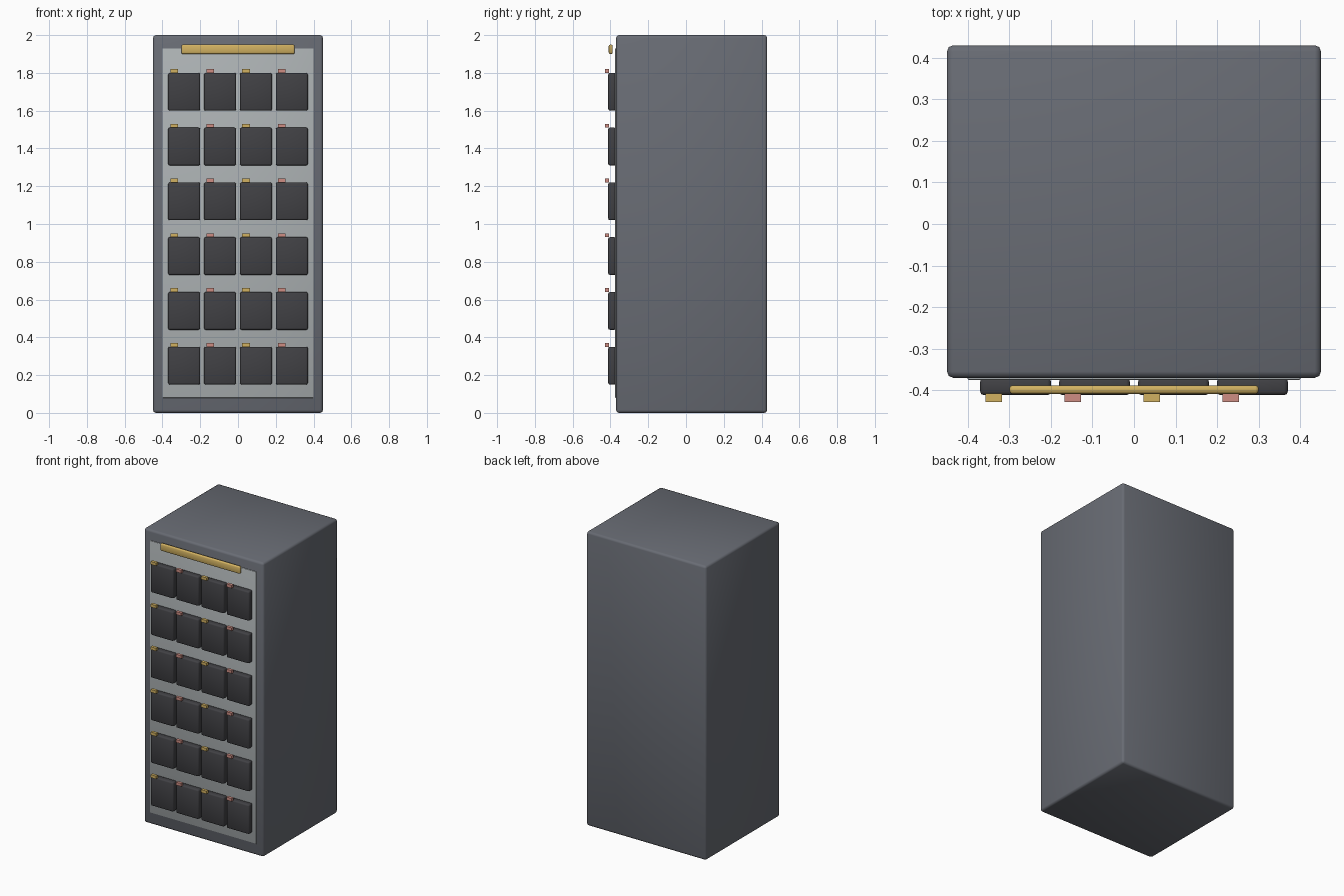
import bpy
import bmesh
from mathutils import Vector

default = bpy.data.objects.get("Cube")
if default:
    bpy.data.objects.remove(default, do_unlink=True)


def material(name, rgb):
    mat = bpy.data.materials.new(name)
    mat.use_nodes = True
    colour = (*rgb, 1)
    mat.diffuse_color = colour
    mat.node_tree.nodes["Principled BSDF"].inputs["Base Color"].default_value = colour
    return mat


slate = material("slate grey", (0.14, 0.15, 0.175))
silver = material("silver grey", (0.42, 0.45, 0.46))
charcoal = material("charcoal", (0.052, 0.052, 0.058))
gold = material("gold", (0.64, 0.44, 0.12))
pink = material("dusty pink", (0.62, 0.27, 0.23))


def box(name, low, high, mat, bevel=0.0, segments=2):
    """Box between two corners, with optional soft edges."""
    low, high = Vector(low), Vector(high)
    mesh = bpy.data.meshes.new(name)
    bm = bmesh.new()
    bmesh.ops.create_cube(bm, size=1)
    bmesh.ops.scale(bm, vec=high - low, verts=bm.verts)
    if bevel:
        bmesh.ops.bevel(bm, geom=bm.edges[:], offset=bevel, segments=segments,
                        profile=0.5, affect='EDGES')
        for face in bm.faces:
            face.smooth = True
    bm.to_mesh(mesh)
    bm.free()
    mesh.materials.append(mat)
    obj = bpy.data.objects.new(name, mesh)
    obj.location = (low + high) / 2
    bpy.context.collection.objects.link(obj)
    return obj


# Cabinet body and front panel
box("cabinet", (-0.45, -0.37, 0), (0.45, 0.43, 2), slate, 0.015)
box("front_panel", (-0.4, -0.375, 0.08), (0.4, -0.36, 1.93), silver, 0.002)

# Bar across the top of the front
box("top_bar", (-0.3, -0.409, 1.9), (0.3, -0.388, 1.95), gold, 0.008)

# Grid of modules, each with an indicator above it
for row in range(6):
    z = 0.25 + 0.29 * row
    for col in range(4):
        x = -0.285 + 0.19 * col
        label = f"{row + 1}_{col + 1}"
        box(f"module_{label}", (x - 0.085, -0.412, z - 0.1),
            (x + 0.085, -0.37, z + 0.1), charcoal, 0.009)
        box(f"indicator_{label}", (x - 0.0725, -0.428, z + 0.1),
            (x - 0.0325, -0.408, z + 0.12), pink if col % 2 else gold)
